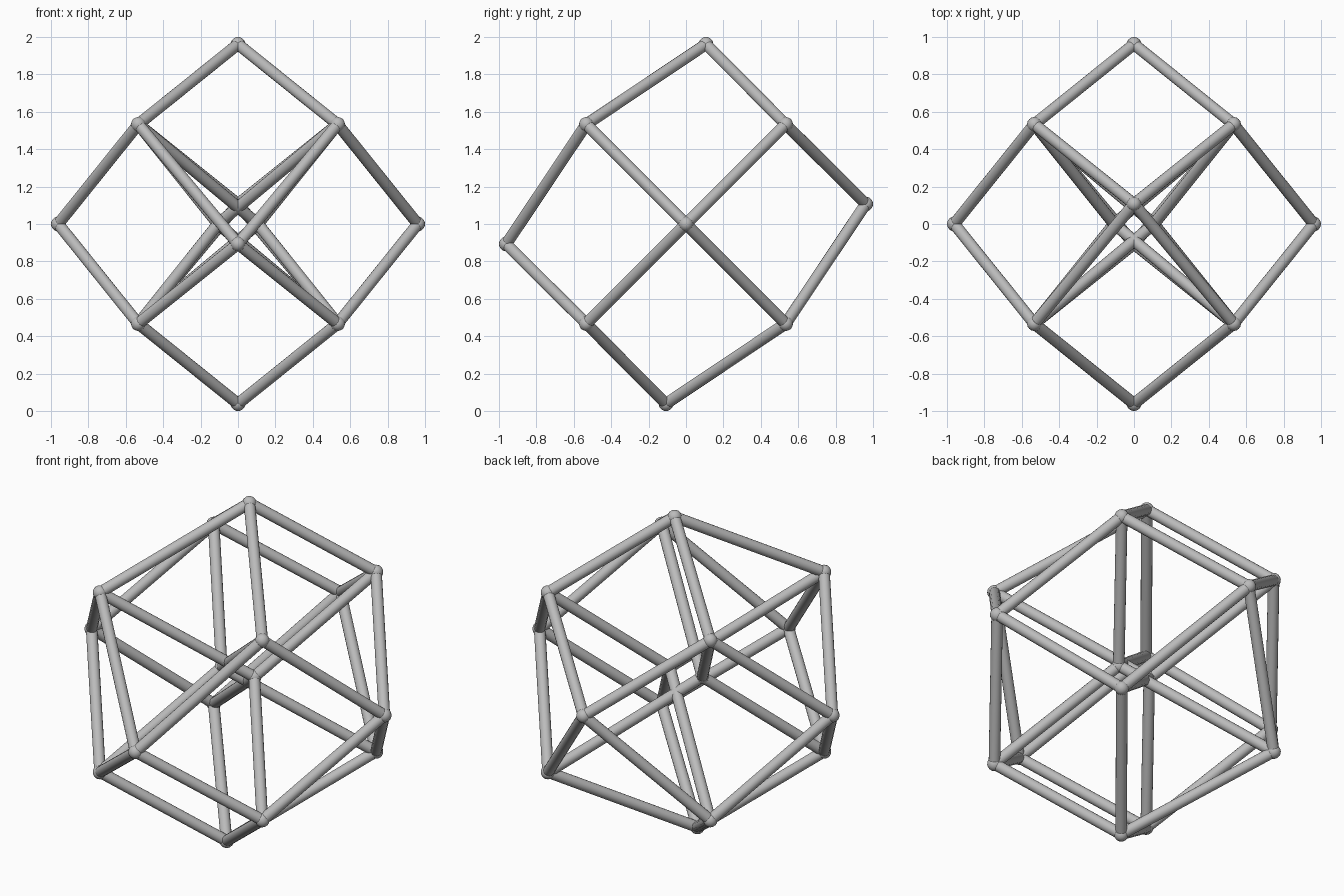
import bpy
from mathutils import Vector

CENTRE = Vector((0, 0, 1))
CORNER = 0.533
TIP = 0.961
SKEW = 0.107
ROD_RADIUS = 0.031
JOINT_RADIUS = 0.039

if "Cube" in bpy.data.objects:
    bpy.data.objects.remove(bpy.data.objects["Cube"], do_unlink=True)

grey = bpy.data.materials.new("light grey")
grey.use_nodes = True
grey.diffuse_color = (0.5, 0.5, 0.5, 1)
grey.node_tree.nodes["Principled BSDF"].inputs["Base Color"].default_value = grey.diffuse_color


def finish(name):
    obj = bpy.context.object
    obj.name = name
    obj.data.materials.append(grey)
    bpy.ops.object.shade_smooth_by_angle()


def add_joint(point, name):
    bpy.ops.mesh.primitive_uv_sphere_add(segments=16, ring_count=10, radius=JOINT_RADIUS,
                                         location=CENTRE + point)
    finish(name)


def add_rod(start, end, name):
    span = end - start
    bpy.ops.mesh.primitive_cylinder_add(vertices=16, radius=ROD_RADIUS, depth=span.length,
                                        location=CENTRE + (start + end) / 2,
                                        rotation=span.to_track_quat("Z", "Y").to_euler())
    finish(name)


# Eight cube corners and six tips, one over each cube side
signs = (-1, 1)
corners = [Vector((x, y, z)) * CORNER for x in signs for y in signs for z in signs]
for corner in corners:
    add_joint(corner, "corner_joint")

# The front, back, top and bottom tips are skewed sideways
for axis, skew in ((0, (0, 0, 0)), (1, (0, 0, SKEW)), (2, (0, SKEW, 0))):
    for sign in signs:
        tip = Vector(skew)
        tip[axis] = TIP
        tip *= sign
        add_joint(tip, "tip_joint")
        # Each tip is tied to the four corners of its side
        for corner in corners:
            if corner[axis] * sign > 0:
                add_rod(tip, corner, "outer_rod")

# Two inner joints, each tied to every other corner
for sign in signs:
    inner = Vector((sign * SKEW, 0, 0))
    add_joint(inner, "inner_joint")
    for corner in corners:
        if corner.x * corner.y * corner.z * sign > 0:
            add_rod(inner, corner, "inner_rod")
